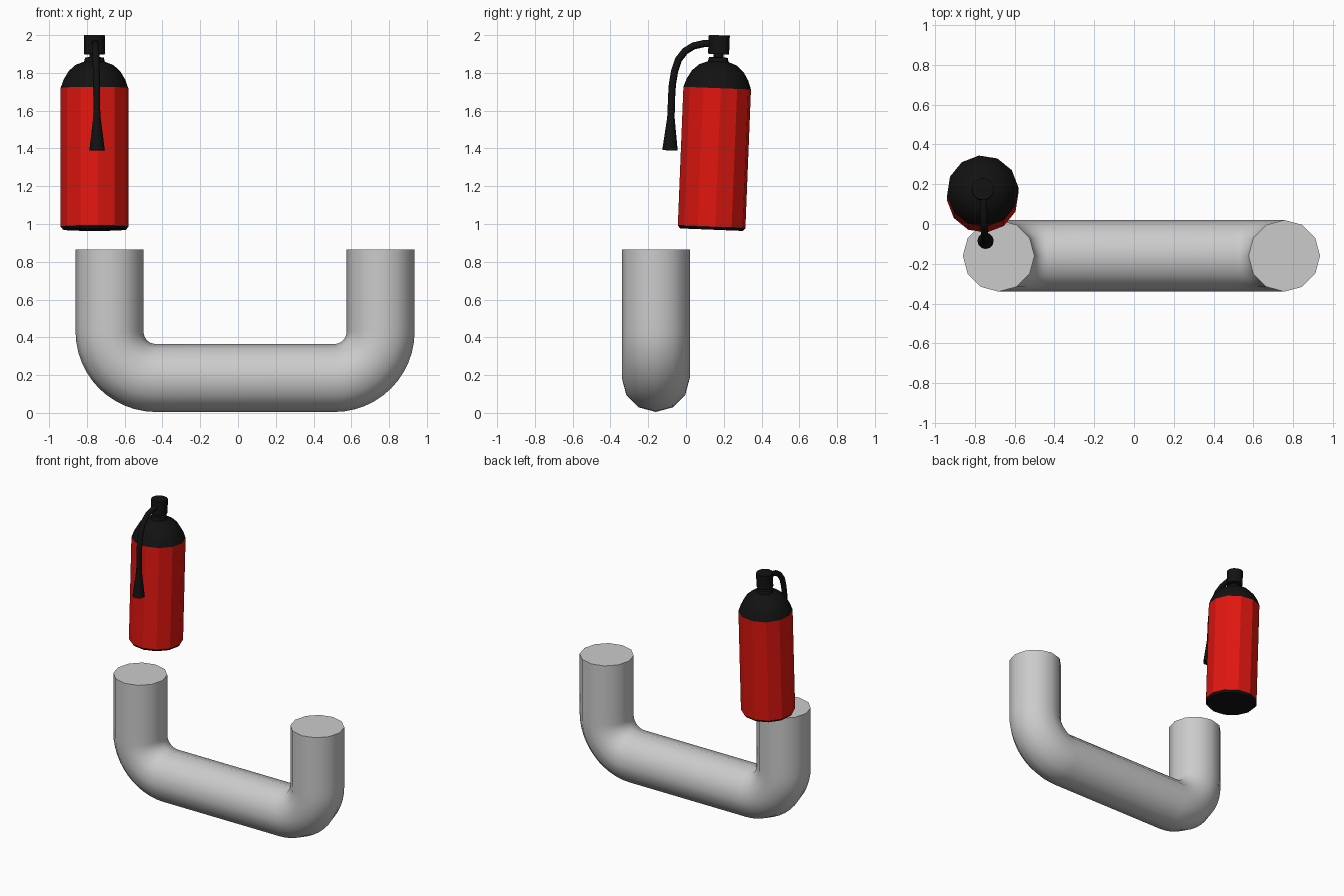
import bpy, bmesh
from math import sin, cos, pi, radians
from mathutils import Vector, Matrix

if "Cube" in bpy.data.objects:
    bpy.data.objects.remove(bpy.data.objects["Cube"])


def material(name, rgb):
    m = bpy.data.materials.new(name)
    m.diffuse_color = (*rgb, 1)
    m.use_nodes = True
    m.node_tree.nodes["Principled BSDF"].inputs["Base Color"].default_value = m.diffuse_color
    return m


red = material("red_paint", (0.75, 0.008, 0.005))
black = material("black_rubber", (0.006, 0.006, 0.006))


def sweep(name, path, radii, side, sides=12, mat=None, smooth=None, matrix=None, turn=0.0):
    """Capped tube along a planar path; side is the plane's normal."""
    pts = [Vector(p) for p in path]
    if not isinstance(radii, (list, tuple)):
        radii = [radii] * len(pts)
    side = Vector(side)
    bm = bmesh.new()
    rings = []
    for i, p in enumerate(pts):
        t = (pts[min(i + 1, len(pts) - 1)] - pts[max(i - 1, 0)]).normalized()
        n = side.cross(t).normalized()
        b = t.cross(n)
        ring = []
        for k in range(sides):
            a = 2 * pi * k / sides + turn
            ring.append(bm.verts.new(p + radii[i] * (cos(a) * n + sin(a) * b)))
        rings.append(ring)
    for r0, r1 in zip(rings, rings[1:]):
        for k in range(sides):
            j = (k + 1) % sides
            bm.faces.new((r0[k], r0[j], r1[j], r1[k]))
    bm.faces.new(rings[0][::-1])
    bm.faces.new(rings[-1])
    bmesh.ops.recalc_face_normals(bm, faces=bm.faces[:])
    me = bpy.data.meshes.new(name)
    bm.to_mesh(me)
    bm.free()
    ob = bpy.data.objects.new(name, me)
    bpy.context.collection.objects.link(ob)
    if matrix is not None:
        ob.matrix_world = matrix
    if mat:
        me.materials.append(mat)
    if smooth:
        bpy.ops.object.select_all(action='DESELECT')
        ob.select_set(True)
        bpy.context.view_layer.objects.active = ob
        bpy.ops.object.shade_smooth_by_angle(angle=radians(smooth))
    return ob


# U-shaped pipe, in four sections
R, Y, ZC, BEND = 0.18, -0.16, 0.185, 0.245
XL, XR, SEAM, TOP, JOINT = -0.68, 0.755, 0.5, 0.865, -0.26


def elbow(x, s):
    """Bend from vertical at x into the horizontal run; s points inward."""
    cx, cz = x + s * BEND, ZC + BEND
    arc = [(cx - s * BEND * cos(a), Y, cz - BEND * sin(a))
           for a in [pi / 2 * i / 12 for i in range(13)]]
    return [(x, Y, SEAM)] + arc + [(JOINT, Y, ZC)]


for label, x, s in (("left", XL, 1), ("right", XR, -1)):
    sweep(label + "_pipe_elbow", elbow(x, s), R, (0, 1, 0), smooth=40)
    sweep(label + "_pipe_end", [(x, Y, SEAM), (x, Y, TOP)], R, (0, 1, 0), smooth=40)

# Fire extinguisher, leaning slightly back
tilt = Matrix.Translation((-0.76, 0.135, 0.97)) @ Matrix.Rotation(radians(-2.3), 4, 'X')


def turned(name, profile, mat, smooth=None):
    return sweep(name, [(0, 0, z) for r, z in profile], [r for r, z in profile],
                 (0, 1, 0), mat=mat, smooth=smooth, matrix=tilt, turn=radians(6))


turned("tank_base", [(0.168, 0), (0.18, 0.015)], black)
turned("tank", [(0.18, 0.015), (0.18, 0.75)], red)
turned("tank_shoulder", [(0.18, 0.75), (0.164, 0.795), (0.137, 0.84), (0.10, 0.873),
                         (0.055, 0.89), (0.05, 0.912), (0.026, 0.914), (0.026, 0.932)],
       black, 40)
turned("valve_head", [(0.056, 0.93), (0.056, 1.03)], black, 40)

# Hose and flared nozzle
hose = [(-0.757, 0.17, 1.955), (-0.756, 0.10, 1.956), (-0.755, 0.04, 1.943),
        (-0.753, -0.005, 1.915), (-0.752, -0.04, 1.87), (-0.75, -0.06, 1.81),
        (-0.749, -0.072, 1.74), (-0.748, -0.077, 1.66), (-0.747, -0.079, 1.57)]
sweep("hose", hose, 0.019, (1, 0, 0), sides=10, mat=black, smooth=40)
sweep("nozzle", [(-0.747, -0.079, 1.59), (-0.747, -0.08, 1.56), (-0.746, -0.085, 1.39)],
      [0.019, 0.02, 0.041], (1, 0, 0), mat=black, smooth=40)
